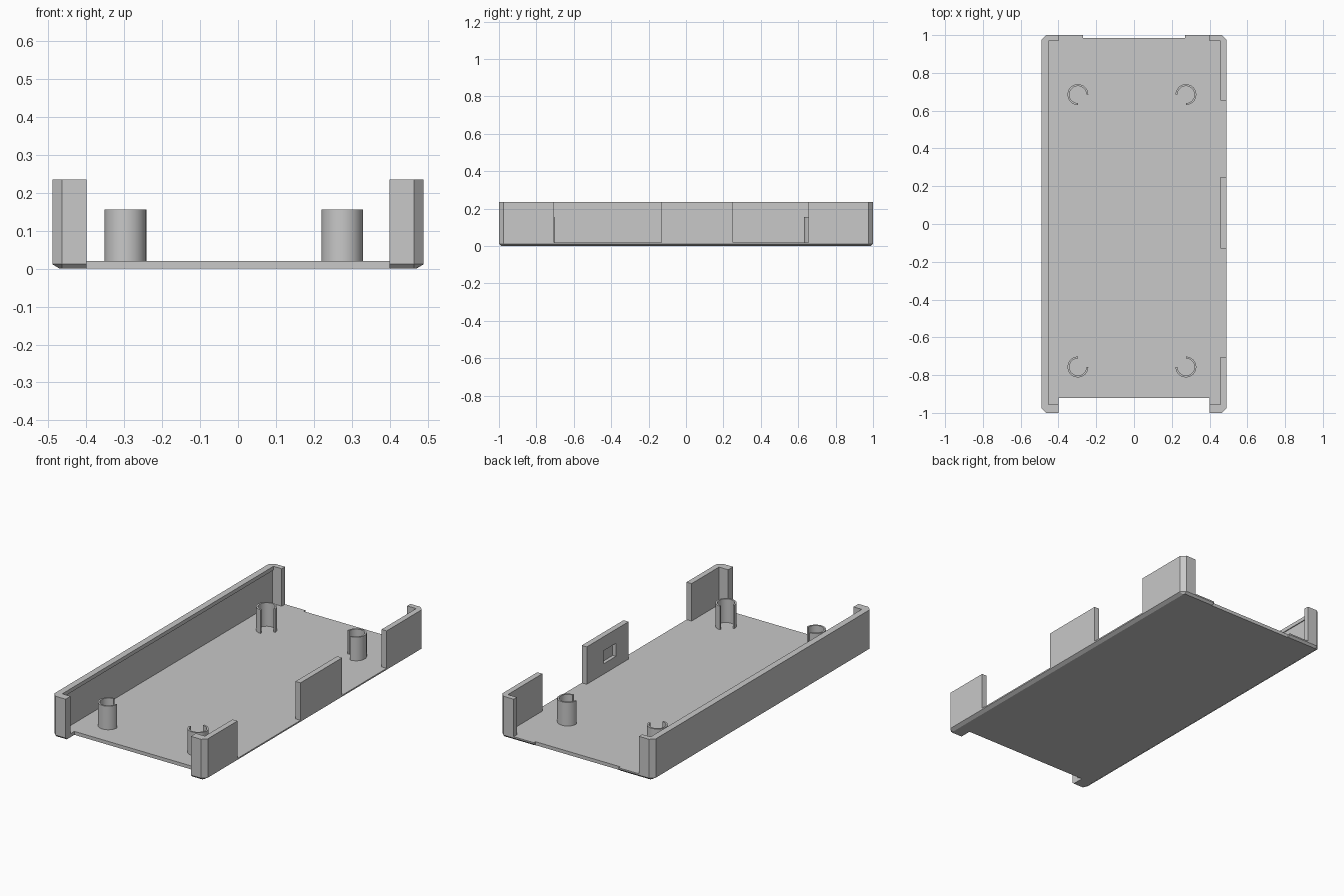
import bpy, bmesh
from math import cos, sin, radians

cube = bpy.data.objects.get("Cube")
if cube:
    bpy.data.objects.remove(cube, do_unlink=True)

grey = bpy.data.materials.new("plain grey plastic")
grey.use_nodes = True
COLOUR = (0.58, 0.58, 0.58, 1)
grey.diffuse_color = COLOUR
grey.node_tree.nodes["Principled BSDF"].inputs["Base Color"].default_value = COLOUR

W, L, H = 0.49, 1.0, 0.236      # half width, half length, full height
FLOOR = 0.02
CH = 0.025                      # corner chamfer
INNER = W - 0.032               # inner face of the long walls
RET = 0.4                       # where the corner returns end
FRONT_IN, BACK_IN = -0.955, 0.97


def loft(name, rings):
    """Solid through a stack of equal-length rings of 3D points."""
    bm = bmesh.new()
    loops = [[bm.verts.new(p) for p in ring] for ring in rings]
    n = len(loops[0])
    for low, high in zip(loops, loops[1:]):
        for i in range(n):
            j = (i + 1) % n
            bm.faces.new((low[i], low[j], high[j], high[i]))
    bm.faces.new(loops[0][::-1])
    bm.faces.new(loops[-1])
    bmesh.ops.recalc_face_normals(bm, faces=bm.faces)
    mesh = bpy.data.meshes.new(name)
    bm.to_mesh(mesh)
    bm.free()
    mesh.materials.append(grey)
    obj = bpy.data.objects.new(name, mesh)
    bpy.context.collection.objects.link(obj)
    return obj


def prism(name, outline, z0, z1):
    return loft(name, [[(x, y, z) for x, y in outline] for z in (z0, z1)])


def box(name, x0, x1, y0, y1, z0, z1):
    return prism(name, [(x0, y0), (x1, y0), (x1, y1), (x0, y1)], z0, z1)


def activate(obj):
    bpy.ops.object.select_all(action='DESELECT')
    obj.select_set(True)
    bpy.context.view_layer.objects.active = obj


# Floor: notched outline with chamfered lower edge
half = [(RET, -0.92), (RET, -L), (W - CH, -L), (W, CH - L),
        (W, L - CH), (W - CH, L), (0.27, L), (0.27, 0.985)]
outline = half + [(-x, y) for x, y in reversed(half)]


def clamp(v, limit):
    return max(-limit, min(limit, v))


bottom = [(clamp(x, W - 0.02), clamp(y, L - 0.012), 0) for x, y in outline]
loft("floor", [bottom] + [[(x, y, z) for x, y in outline] for z in (0.012, FLOOR)])

# Corner outlines on the +x side, running outward to inward
front_corner = [(RET, FRONT_IN), (RET, -L), (W - CH, -L), (W, CH - L)]
back_corner = [(W, L - CH), (W - CH, L), (RET, L), (RET, BACK_IN)]

# Unbroken wall with both returns, and a slim lip along its inner top
side = front_corner + back_corner + [(INNER, BACK_IN), (INNER, FRONT_IN)]
prism("long_wall", [(-x, y) for x, y in side], FLOOR, H)
box("long_wall_lip", -INNER - 0.001, -INNER + 0.005, FRONT_IN, BACK_IN, 0.214, H)

# Broken wall: two corner pieces and a middle tab
prism("front_corner_wall", front_corner + [(W, -0.705), (INNER, -0.705), (INNER, FRONT_IN)],
      FLOOR, H)
prism("back_corner_wall", back_corner + [(INNER, BACK_IN), (INNER, 0.655), (W, 0.655)],
      FLOOR, H)
tab = box("middle_tab", INNER, W, -0.13, 0.25, FLOOR, H)

# Shallow pocket on the inside of the middle tab
cutter = box("pocket_cutter", INNER - 0.05, INNER + 0.02, -0.015, 0.1, 0.08, 0.155)
cutter.hide_render = True
cut = tab.modifiers.new("pocket", 'BOOLEAN')
cut.operation = 'DIFFERENCE'
cut.solver = 'EXACT'
cut.object = cutter
activate(tab)
bpy.ops.object.modifier_apply(modifier=cut.name)
bpy.data.objects.remove(cutter, do_unlink=True)

# Split tube posts, each open towards the middle of the tray
OUTER_R, BORE_R, STEPS = 0.055, 0.045, 30
posts = {"back_left": (0.275, 0.685, 270), "back_right": (-0.297, 0.685, 0),
         "front_left": (0.275, -0.757, 180), "front_right": (-0.297, -0.757, 90)}
for place, (cx, cy, start) in posts.items():
    angles = [radians(start + 270 * i / STEPS) for i in range(STEPS + 1)]
    ring = [(cx + OUTER_R * cos(a), cy + OUTER_R * sin(a)) for a in angles]
    ring += [(cx + BORE_R * cos(a), cy + BORE_R * sin(a)) for a in reversed(angles)]
    post = prism(place + "_post", ring, FLOOR, 0.156)
    activate(post)
    bpy.ops.object.shade_smooth_by_angle(angle=radians(30))
